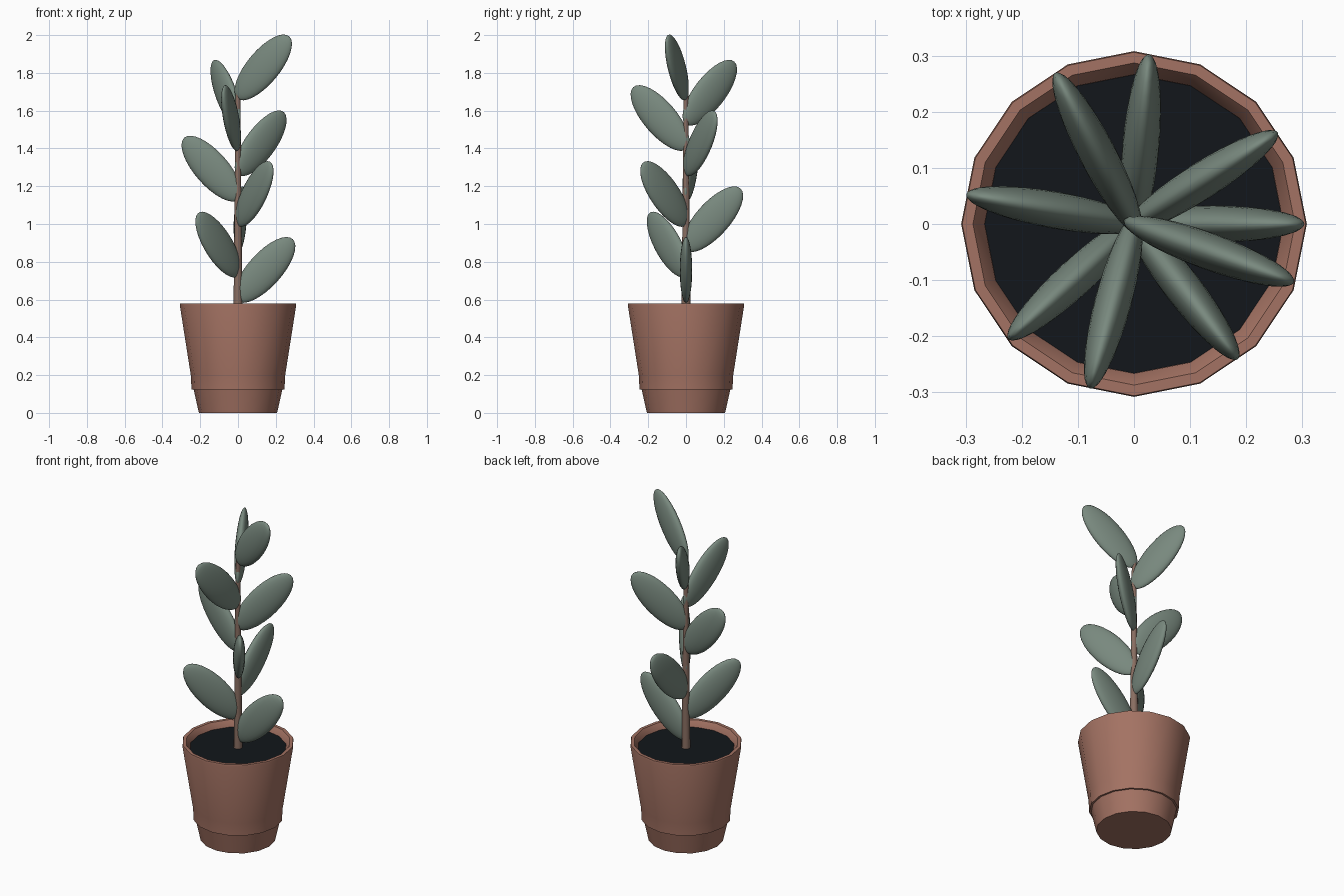
import bpy, bmesh, math
from mathutils import Matrix

if "Cube" in bpy.data.objects:
    bpy.data.objects.remove(bpy.data.objects["Cube"])


def material(name, rgb):
    m = bpy.data.materials.new(name)
    m.diffuse_color = (*rgb, 1)
    m.use_nodes = True
    m.node_tree.nodes["Principled BSDF"].inputs["Base Color"].default_value = m.diffuse_color
    return m


def finish(bm, name, mat, angle=40):
    bmesh.ops.recalc_face_normals(bm, faces=bm.faces)
    mesh = bpy.data.meshes.new(name)
    bm.to_mesh(mesh)
    bm.free()
    ob = bpy.data.objects.new(name, mesh)
    bpy.context.collection.objects.link(ob)
    mesh.materials.append(mat)
    bpy.ops.object.select_all(action='DESELECT')
    ob.select_set(True)
    bpy.context.view_layer.objects.active = ob
    bpy.ops.object.shade_smooth_by_angle(angle=math.radians(angle))
    return ob


def lathe(name, profile, sides, mat, angle=40):
    """Revolve (radius, z) points; the first and last loops are capped."""
    bm = bmesh.new()
    rings = [[bm.verts.new((r * math.cos(2 * math.pi * i / sides),
                            r * math.sin(2 * math.pi * i / sides), z))
              for i in range(sides)] for r, z in profile]
    for a, b in zip(rings, rings[1:]):
        for i in range(sides):
            j = (i + 1) % sides
            bm.faces.new((a[i], a[j], b[j], b[i]))
    bm.faces.new(rings[0][::-1])
    bm.faces.new(rings[-1])
    return finish(bm, name, mat, angle)


terracotta = material("terracotta", (0.37, 0.17, 0.125))
soil_mat = material("dark_soil", (0.006, 0.008, 0.011))
bark = material("bark", (0.25, 0.155, 0.12))
green = material("leaf_green", (0.19, 0.25, 0.21))

# Pot: stepped foot, flared body, rim with sloped inner lip
lathe("pot", [(0.207, 0), (0.235, 0.125), (0.246, 0.125), (0.25, 0.20),
              (0.308, 0.57), (0.306, 0.58), (0.287, 0.58),
              (0.267, 0.55), (0.262, 0.52)], 16, terracotta)

# Soil disc
lathe("soil", [(0.262, 0.50), (0.267, 0.545)], 16, soil_mat)

# Tapered stem
lathe("stem", [(0.024, 0.53), (0.012, 1.69)], 12, bark)

# Leaves: upright ellipsoid blades spiralling by the golden angle
LEAVES, TILT = 9, math.radians(48)
for k in range(LEAVES):
    bm = bmesh.new()
    bmesh.ops.create_uvsphere(bm, u_segments=24, v_segments=16, radius=1)
    place = (Matrix.Rotation(math.radians(222.5 * k), 4, 'Z')
             @ Matrix.Translation((0.142, 0, 0.757 + 0.134 * k))
             @ Matrix.Rotation(-TILT, 4, 'Y')
             @ Matrix.Diagonal((0.22, 0.033, 0.09, 1))
             @ Matrix.Rotation(math.pi / 2, 4, 'Y'))
    bmesh.ops.transform(bm, matrix=place, verts=bm.verts)
    finish(bm, f"leaf_{k + 1}", green, 80)
